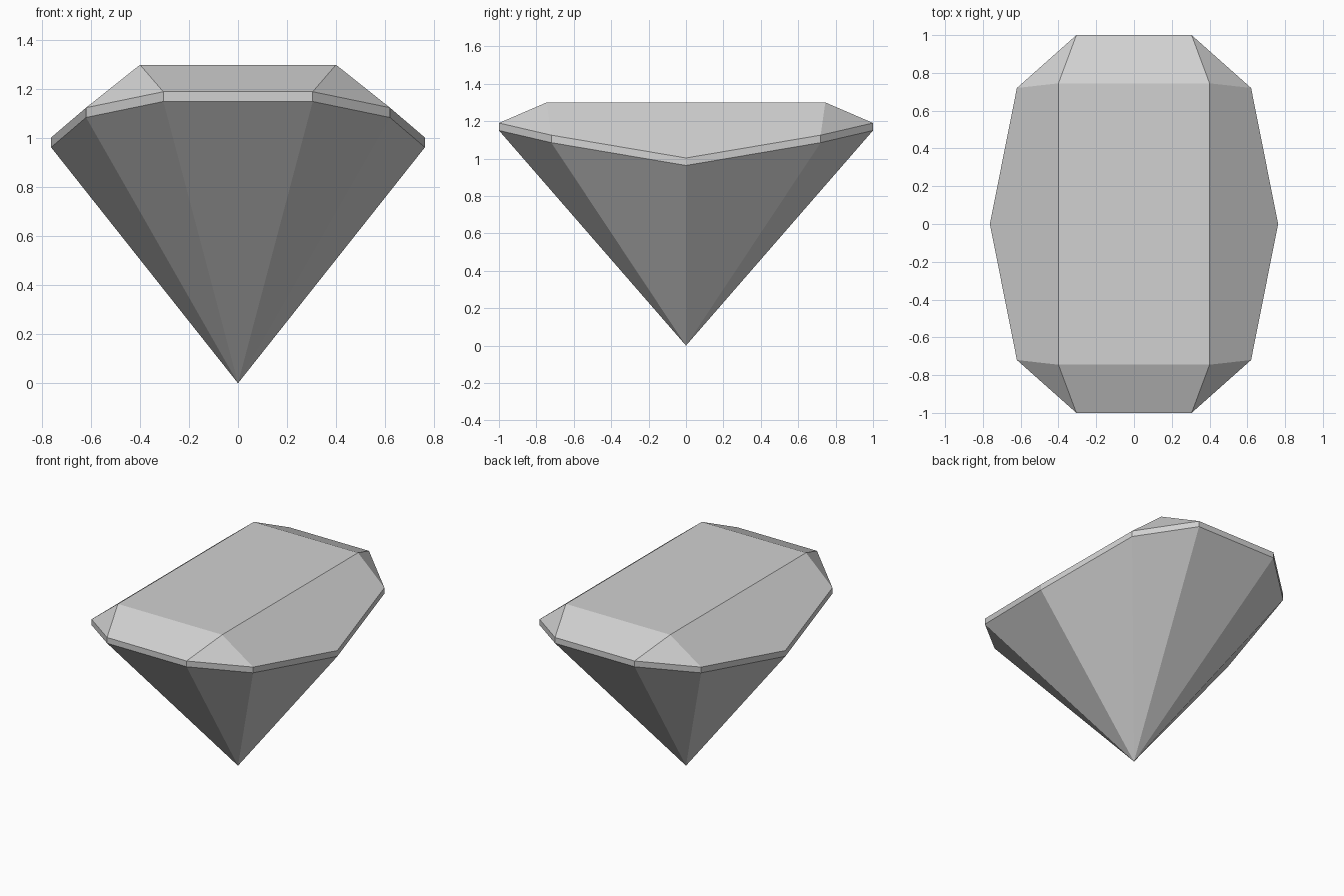
import bpy
import bmesh

cube = bpy.data.objects.get("Cube")
if cube:
    bpy.data.objects.remove(cube, do_unlink=True)

# Single grey stone colour
stone = bpy.data.materials.new("grey_stone")
stone.use_nodes = True
colour = (0.64, 0.64, 0.64, 1)
stone.diffuse_color = colour
stone.node_tree.nodes["Principled BSDF"].inputs["Base Color"].default_value = colour

# One quarter of the girdle outline, from the front end round to the side
END = (0.305, -1.0, 1.19)
CORNER = (0.62, -0.72, 1.125)
SIDE = (0.763, 0.0, 1.003)
TABLE = (0.4, -0.745, 1.3)
BAND = 0.04


def flip(p, sx, sy):
    return (p[0] * sx, p[1] * sy, p[2])


# Full outline, counter-clockwise seen from above
outline = [END, CORNER, SIDE, flip(CORNER, 1, -1), flip(END, 1, -1)]
outline += [flip(p, -1, -1) for p in outline]

bm = bmesh.new()
upper = [bm.verts.new(p) for p in outline]
lower = [bm.verts.new((x, y, z - BAND)) for x, y, z in outline]
tip = bm.verts.new((0, 0, 0))
table = [bm.verts.new(flip(TABLE, sx, sy))
         for sx, sy in ((1, 1), (1, -1), (-1, -1), (-1, 1))]

# Girdle band and pointed pavilion
count = len(outline)
for i in range(count):
    j = (i + 1) % count
    bm.faces.new((lower[i], lower[j], upper[j], upper[i]))
    bm.faces.new((lower[j], lower[i], tip))

# Crown: flat table, then side, corner and end facets for each half
bm.faces.new(table)
for half in (0, 1):
    a, b = table[2 * half], table[2 * half + 1]
    end1, corner1, side, corner2, end2 = upper[5 * half:5 * half + 5]
    bm.faces.new((a, corner1, side, corner2, b))
    bm.faces.new((a, end1, corner1))
    bm.faces.new((b, corner2, end2))
    next_end = upper[(5 * half + 5) % count]
    bm.faces.new((b, end2, next_end, table[(2 * half + 2) % 4]))

bmesh.ops.recalc_face_normals(bm, faces=bm.faces)
mesh = bpy.data.meshes.new("cut_gem")
bm.to_mesh(mesh)
bm.free()
mesh.materials.append(stone)
gem = bpy.data.objects.new("cut_gem", mesh)
bpy.context.collection.objects.link(gem)
